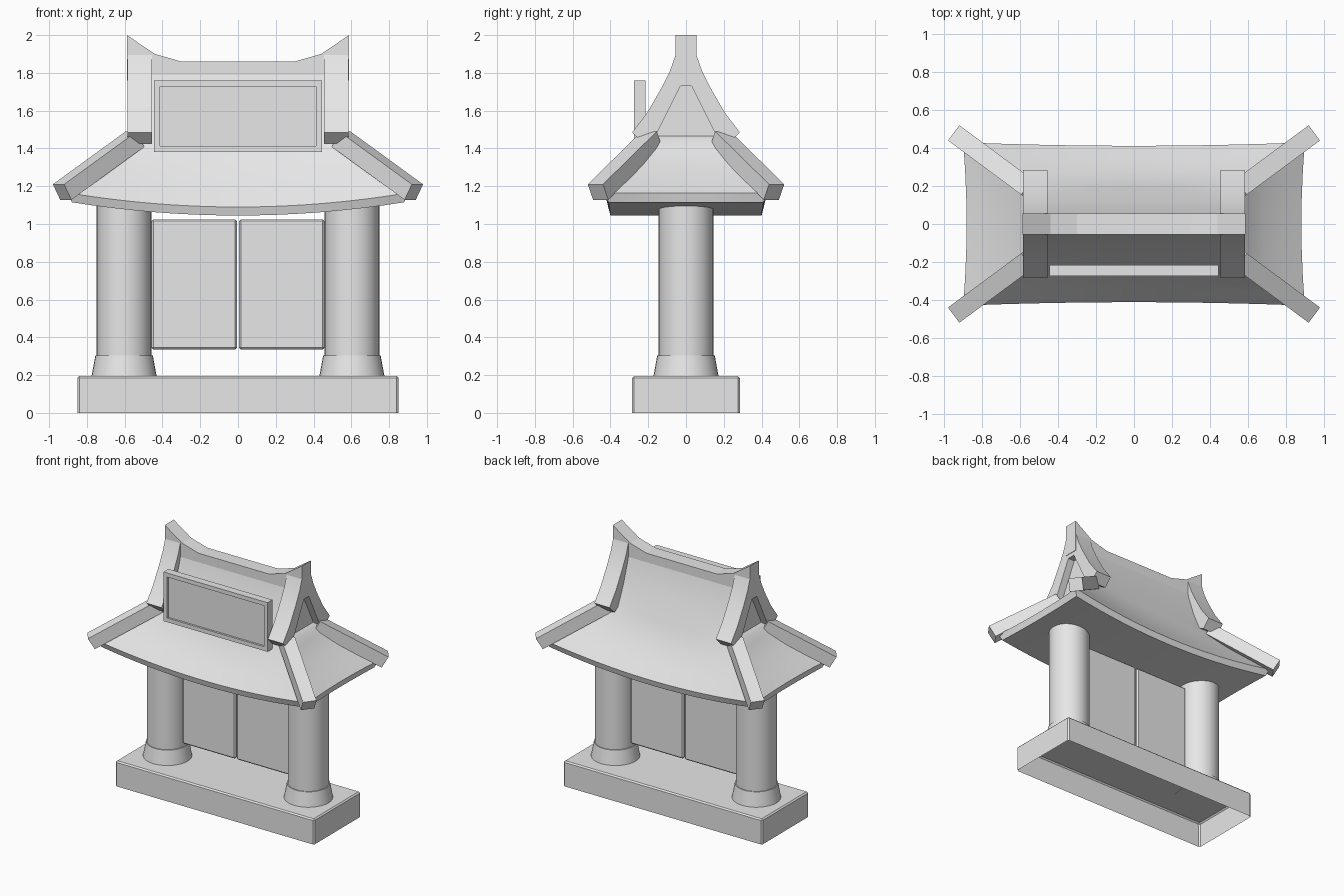
import bpy, bmesh, math
from mathutils import Matrix, Vector

if "Cube" in bpy.data.objects:
    bpy.data.objects.remove(bpy.data.objects["Cube"])

grey = bpy.data.materials.new("stone_grey")
grey.use_nodes = True
grey.diffuse_color = (0.8, 0.8, 0.8, 1)
grey.node_tree.nodes["Principled BSDF"].inputs["Base Color"].default_value = (0.8, 0.8, 0.8, 1)


def finish(name, bm, smooth=None):
    """Turn a bmesh into a named grey object."""
    bmesh.ops.recalc_face_normals(bm, faces=bm.faces)
    mesh = bpy.data.meshes.new(name)
    bm.to_mesh(mesh)
    bm.free()
    mesh.materials.append(grey)
    obj = bpy.data.objects.new(name, mesh)
    bpy.context.collection.objects.link(obj)
    if smooth:
        bpy.ops.object.select_all(action='DESELECT')
        obj.select_set(True)
        bpy.context.view_layer.objects.active = obj
        bpy.ops.object.shade_smooth_by_angle(angle=math.radians(smooth))
    return obj


def box(lo, hi, bevel=0.0):
    lo, hi = Vector(lo), Vector(hi)
    bm = bmesh.new()
    bmesh.ops.create_cube(bm, size=1, matrix=Matrix.Translation((lo + hi) / 2)
                          @ Matrix.Diagonal((*(hi - lo), 1)))
    if bevel:
        bmesh.ops.bevel(bm, geom=bm.edges[:], offset=bevel, segments=1, affect='EDGES')
    return bm


def extrude(points, offset):
    """Extrude a closed outline of 3D points by an offset vector."""
    bm = bmesh.new()
    face = bm.faces.new([bm.verts.new(p) for p in points])
    new = bmesh.ops.extrude_face_region(bm, geom=[face], use_keep_orig=True)["geom"]
    bmesh.ops.translate(bm, vec=offset,
                        verts=[v for v in new if isinstance(v, bmesh.types.BMVert)])
    return bm


# Plinth, open underneath
bm = box((-0.85, -0.285, 0), (0.85, 0.285, 0.195))
bottom = min(bm.faces, key=lambda f: f.calc_center_median().z)
bmesh.ops.delete(bm, geom=[bottom], context='FACES_ONLY')
bmesh.ops.bevel(bm, geom=[e for e in bm.edges if not e.is_boundary],
                offset=0.01, segments=1, affect='EDGES')
finish("plinth", bm)


# Columns with flared feet, and door leaves
def cylinder(name, x, r1, r2, z1, z2):
    bm = bmesh.new()
    bmesh.ops.create_cone(bm, cap_ends=True, segments=32, radius1=r1, radius2=r2, depth=z2 - z1,
                          matrix=Matrix.Translation((x, 0, (z1 + z2) / 2)))
    finish(name, bm, 40)


for side, s in (("left", 1), ("right", -1)):
    cylinder(side + "_column", s * 0.603, 0.145, 0.145, 0.2, 1.12)
    cylinder(side + "_column_foot", s * 0.603, 0.173, 0.152, 0.19, 0.305)
    x1, x2 = sorted((s * 0.005, s * 0.457))
    finish(side + "_door", box((x1, -0.03, 0.335), (x2, 0.03, 1.025), 0.01))

# Roof: rings lofted from sagging eave to ridge (half width, half depth, z, sag, bow)
RINGS = [(0.88, 0.41, 1.115, 0.07, 0.01), (0.90, 0.43, 1.165, 0.075, 0.018),
         (0.80, 0.36, 1.235, 0.06, 0.015), (0.70, 0.285, 1.31, 0.045, 0.01),
         (0.60, 0.215, 1.40, 0.02, 0.005), (0.56, 0.185, 1.45, 0.01, 0),
         (0.53, 0.175, 1.465, 0, 0), (0.53, 0.115, 1.6, 0, 0),
         (0.53, 0.065, 1.75, 0, 0), (0.53, 0.04, 1.85, 0, 0)]
N, M = 16, 6
us = [2 * i / N - 1 for i in range(N)]
vs = [2 * i / M - 1 for i in range(M)]
outline = ([(u, -1) for u in us] + [(1, v) for v in vs]
           + [(-u, 1) for u in us] + [(-1, -v) for v in vs])
bm = bmesh.new()
loops = []
for a, b, z, sag, bow in RINGS:
    loops.append([bm.verts.new((u * (a - bow * (1 - v * v)), v * (b - bow * (1 - u * u)),
                                z - sag * (1 - u * u))) for u, v in outline])
count = len(outline)
for low, high in zip(loops, loops[1:]):
    for i in range(count):
        j = (i + 1) % count
        bm.faces.new((low[i], low[j], high[j], high[i]))
bm.faces.new(loops[-1])
# Soffit strips from front eave to back eave
eave = loops[0]
back = 2 * N + M
for i in range(1, N - 1):
    bm.faces.new((eave[i], eave[i + 1], eave[back - i - 1], eave[back - i]))
bm.faces.new(eave[N - 1:N + M + 2])
bm.faces.new(eave[back - 1:] + eave[:2])
finish("roof", bm, 30)

# Main ridge with upswept ends
half = [(0.3, 1.86), (0.44, 1.9), (0.588, 2.0), (0.588, 1.76)]
ridge = half + [(-x, z) for x, z in reversed(half)]
finish("main_ridge", extrude([(x, -0.055, z) for x, z in ridge], (0, 0.11, 0)))

# Descending ridges framing the gables
half = [(0.055, 1.895), (0.085, 1.81), (0.13, 1.72), (0.205, 1.59), (0.285, 1.485),
        (0.225, 1.425), (0.165, 1.46), (0.03, 1.73)]
frame = half + [(-y, z) for y, z in reversed(half)]
for side, x in (("left", 0.455), ("right", -0.585)):
    finish(side + "_gable_ridge", extrude([(x, y, z) for y, z in frame], (0.13, 0, 0)), 25)

# Hip ridges running out to the corners
for side, sx in (("left", 1), ("right", -1)):
    for end, sy in (("front", -1), ("back", 1)):
        inner = Vector((sx * 0.565, sy * 0.195, 1.49))
        outer = Vector((sx * 0.95, sy * 0.48, 1.21))
        along = (outer - inner).normalized()
        across = along.cross(Vector((0, 0, 1))).normalized() * 0.05
        down = along.cross(across).normalized() * 0.095
        if down.z > 0:
            down = -down
        section = [inner + across, inner - across, inner - across + down, inner + across + down]
        finish(f"{end}_{side}_hip_ridge", extrude(section, outer - inner))

# Name board with recessed blank panel
bm = box((-0.445, -0.275, 1.38), (0.445, -0.215, 1.76))
front = min(bm.faces, key=lambda f: f.calc_center_median().y)
bmesh.ops.inset_region(bm, faces=[front], thickness=0.045)
new = bmesh.ops.extrude_face_region(bm, geom=[front])["geom"]
bmesh.ops.translate(bm, vec=(0, 0.015, 0),
                    verts=[v for v in new if isinstance(v, bmesh.types.BMVert)])
if front.is_valid:
    bmesh.ops.delete(bm, geom=[front], context='FACES_ONLY')
finish("sign_board", bm)
